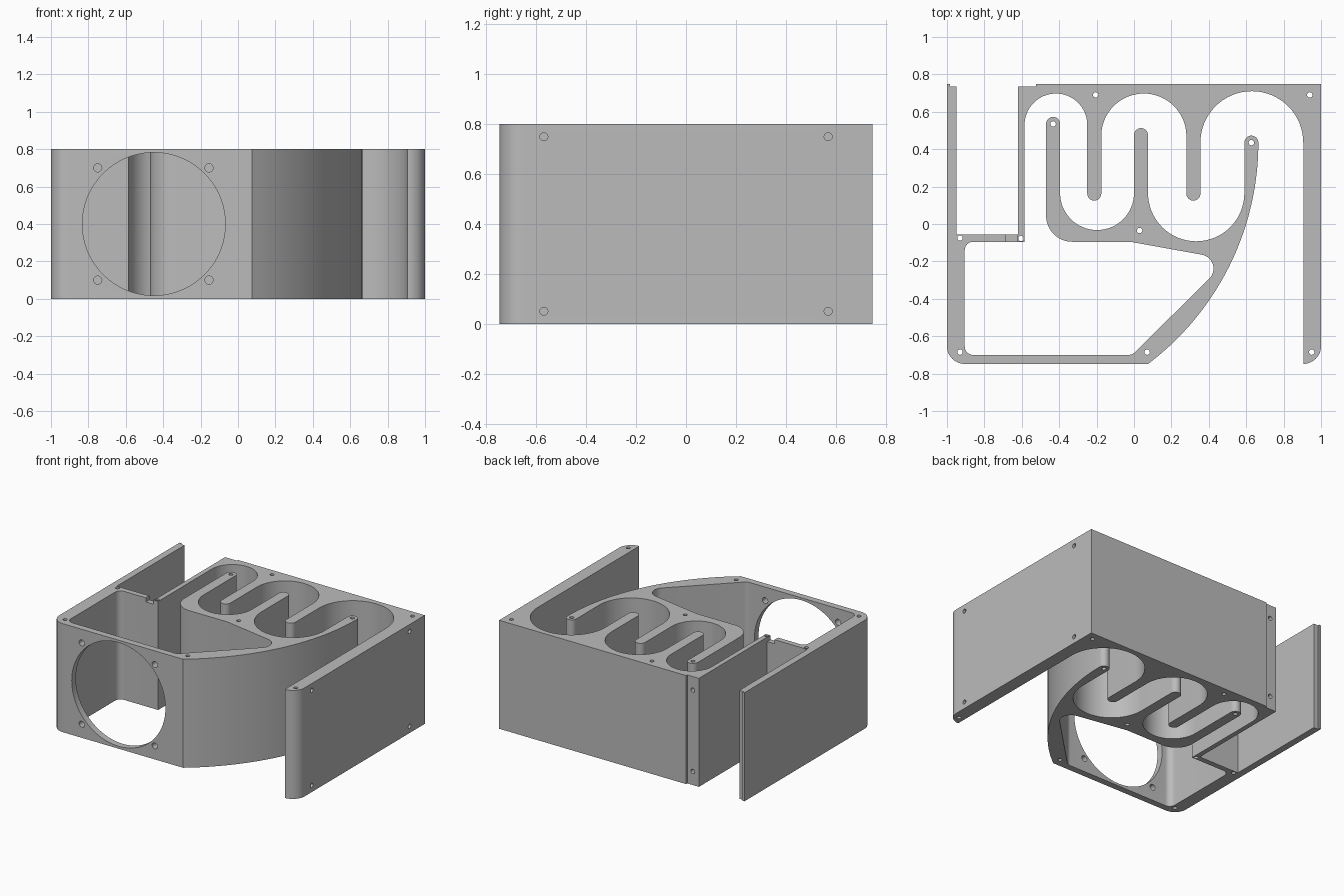
import bpy
import bmesh
from math import cos, sin, radians
from mathutils import Matrix, Vector

default_cube = bpy.data.objects.get("Cube")
if default_cube:
    bpy.data.objects.remove(default_cube, do_unlink=True)

HEIGHT = 0.8
EDGE = 0.748       # half depth of the housing
TIP = 0.0375       # half thickness of the baffles
HOLE = 0.016       # screw hole radius


def arc(x, y, radius, start, end, steps=32):
    """Points along an arc, angles in degrees."""
    points = []
    for i in range(steps + 1):
        angle = radians(start + (end - start) * i / steps)
        points.append((x + radius * cos(angle), y + radius * sin(angle)))
    return points


def arch(x, y, radius):
    return arc(x, y, radius, 0, 180)


def hanging_tip(x, y):
    return arc(x, y, TIP, 0, -180, 16)


def standing_tip(x, y):
    return arc(x, y, TIP, 180, 0, 16)


def bowl(x, y, radius):
    return arc(x, y, radius, 180, 360)


def make_object(name, bm):
    bmesh.ops.recalc_face_normals(bm, faces=bm.faces)
    mesh = bpy.data.meshes.new(name)
    bm.to_mesh(mesh)
    bm.free()
    obj = bpy.data.objects.new(name, mesh)
    bpy.context.collection.objects.link(obj)
    return obj


# Side cable bay and its thin walls
outline = [(-1, EDGE), (-0.985, EDGE), (-0.985, 0.735), (-0.95, 0.735),
           (-0.95, -0.055), (-0.62, -0.055), (-0.62, 0.735),
           (-0.525, 0.735), (-0.525, EDGE)]
# Back wall and the long side wall with its rounded end
outline += [(1, EDGE)] + arc(0.905, 0.095 - EDGE, 0.095, 0, -90, 16)
# Back half of the winding channel
outline += arch(0.63, 0.435, 0.275) + hanging_tip(0.3175, 0.1625)
outline += arch(0.0525, 0.47, 0.2275) + hanging_tip(-0.2125, 0.1625)
outline += arch(-0.4175, 0.53, 0.1675)
# Inside of the fan chamber
outline += [(-0.585, -0.095)]
outline += arc(-0.86, -0.14, 0.045, 90, 180, 10)
outline += arc(-0.86, -0.655, 0.045, 180, 270, 10)
outline += arc(-0.03, -0.65, 0.05, 270, 315, 8)
outline += arc(0.35, -0.238, 0.075, -45, 80, 16)
outline += [(-0.02, -0.095)] + arc(-0.33, 0.045, 0.14, 270, 180, 16)
# Front half of the winding channel
outline += standing_tip(-0.4325, 0.535) + bowl(-0.1975, 0.165, 0.1975)
outline += standing_tip(0.0375, 0.475) + bowl(0.3325, 0.165, 0.2575)
outline += standing_tip(0.6275, 0.435)
# Long curved outer wall, front wall and rounded front corner
outline += arc(0.665 - 1.482, 0.435, 1.482, 0, -52.95, 28)[1:]
outline += arc(-0.905, 0.095 - EDGE, 0.095, 270, 180, 16)

body = bmesh.new()
base = body.faces.new([body.verts.new((x, y, 0)) for x, y in outline])
extruded = bmesh.ops.extrude_face_region(body, geom=[base])
top = [v for v in extruded["geom"] if isinstance(v, bmesh.types.BMVert)]
bmesh.ops.translate(body, verts=top, vec=(0, 0, HEIGHT))
housing = make_object("duct_housing", body)

# Cutters for the fan opening, screw holes and cable notch
cuts = bmesh.new()


def drill(centre, axis, radius, depth, sides=20):
    turn = Vector(axis).to_track_quat("Z", "Y").to_matrix().to_4x4()
    bmesh.ops.create_cone(cuts, cap_ends=True, segments=sides,
                          radius1=radius, radius2=radius, depth=depth,
                          matrix=Matrix.Translation(centre) @ turn)


drill((-0.45, -EDGE, 0.4), (0, 1, 0), 0.382, 0.2, 96)
for z in (0.1, 0.7):
    for x in (-0.75, -0.155):
        drill((x, -EDGE, z), (0, 1, 0), 0.022, 0.2)
    drill((-0.57, 0.735, z), (0, 1, 0), HOLE, 0.12)
for z in (0.05, 0.75):
    for y in (-0.57, 0.57):
        drill((1, y, z), (1, 0, 0), HOLE, 0.12)
for x, y in [(-0.4325, 0.535), (-0.205, 0.69), (0.94, 0.69),
             (0.6275, 0.435), (0.03, -0.035), (-0.93, -0.075),
             (-0.604, -0.077), (-0.93, -0.685), (0.07, -0.685),
             (0.95, -0.685)]:
    drill((x, y, HEIGHT / 2), (0, 0, 1), 0.0145, HEIGHT + 0.2)
bmesh.ops.create_cube(cuts, size=1, matrix=Matrix.Translation((-0.654, -0.075, HEIGHT))
                      @ Matrix.Diagonal((0.06, 0.1, 0.06, 1)))
cutter = make_object("hole_cutter", cuts)
cutter.hide_render = True

modifier = housing.modifiers.new("holes", "BOOLEAN")
modifier.object = cutter
modifier.operation = "DIFFERENCE"
modifier.solver = "EXACT"
bpy.ops.object.select_all(action="DESELECT")
housing.select_set(True)
bpy.context.view_layer.objects.active = housing
bpy.ops.object.modifier_apply(modifier=modifier.name)
bpy.data.objects.remove(cutter, do_unlink=True)

# Plain grey plastic
grey = bpy.data.materials.new("plain_grey")
grey.use_nodes = True
colour = (0.5, 0.5, 0.5, 1)
grey.diffuse_color = colour
grey.node_tree.nodes["Principled BSDF"].inputs["Base Color"].default_value = colour
housing.data.materials.clear()
housing.data.materials.append(grey)
bpy.ops.object.shade_smooth_by_angle(angle=radians(30))
